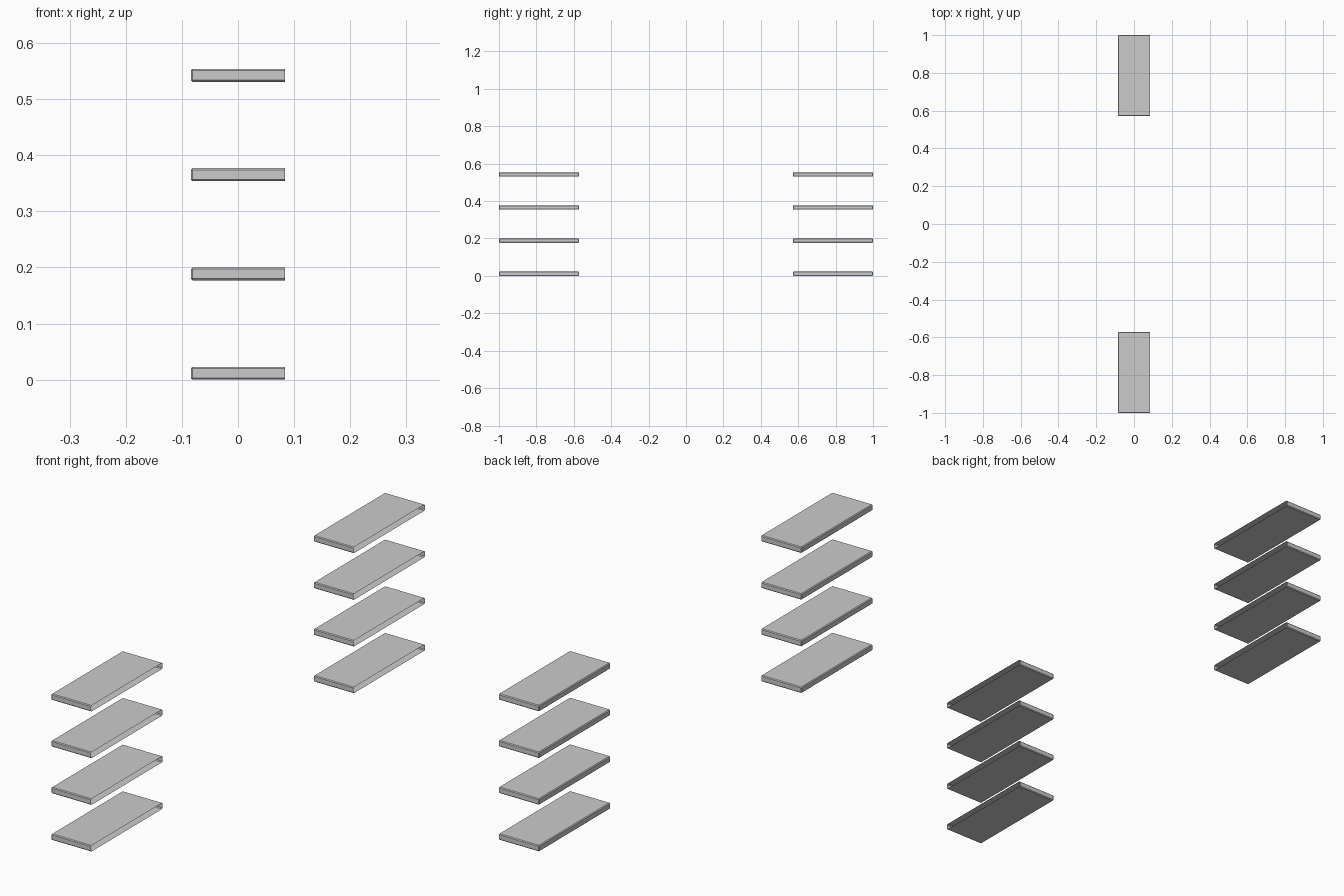
import bpy, bmesh
from mathutils import Matrix, Vector

default = bpy.data.objects.get("Cube")
if default:
    bpy.data.objects.remove(default, do_unlink=True)

# Single grey material
grey = bpy.data.materials.new("light grey")
grey.use_nodes = True
colour = (0.6, 0.6, 0.6, 1)
grey.diffuse_color = colour
grey.node_tree.nodes["Principled BSDF"].inputs["Base Color"].default_value = colour

WIDTH, LENGTH, HEIGHT = 0.168, 0.428, 0.023
PITCH = 0.177
BEVEL = 0.003


def make_slat(name, y, z):
    """Thin hollow slat, open along its +x side, with small chamfers."""
    bm = bmesh.new()
    bmesh.ops.create_cube(bm, size=1, matrix=Matrix.Diagonal((WIDTH, LENGTH, HEIGHT, 1)))
    bm.normal_update()
    open_side = [f for f in bm.faces if f.normal.x > 0.9]
    bmesh.ops.delete(bm, geom=open_side, context='FACES_ONLY')
    edges = [e for e in bm.edges if not e.is_boundary]
    bmesh.ops.bevel(bm, geom=edges, offset=BEVEL, segments=1, affect='EDGES')
    bmesh.ops.translate(bm, verts=bm.verts, vec=Vector((0, y, z + HEIGHT / 2)))
    mesh = bpy.data.meshes.new(name)
    bm.to_mesh(mesh)
    bm.free()
    mesh.materials.append(grey)
    bpy.context.collection.objects.link(bpy.data.objects.new(name, mesh))


# Two stacks of four slats, front and back
for side, sign in (("front", -1), ("back", 1)):
    for level in range(4):
        make_slat(f"{side}_slat_{level + 1}", sign * (1 - LENGTH / 2), level * PITCH)
